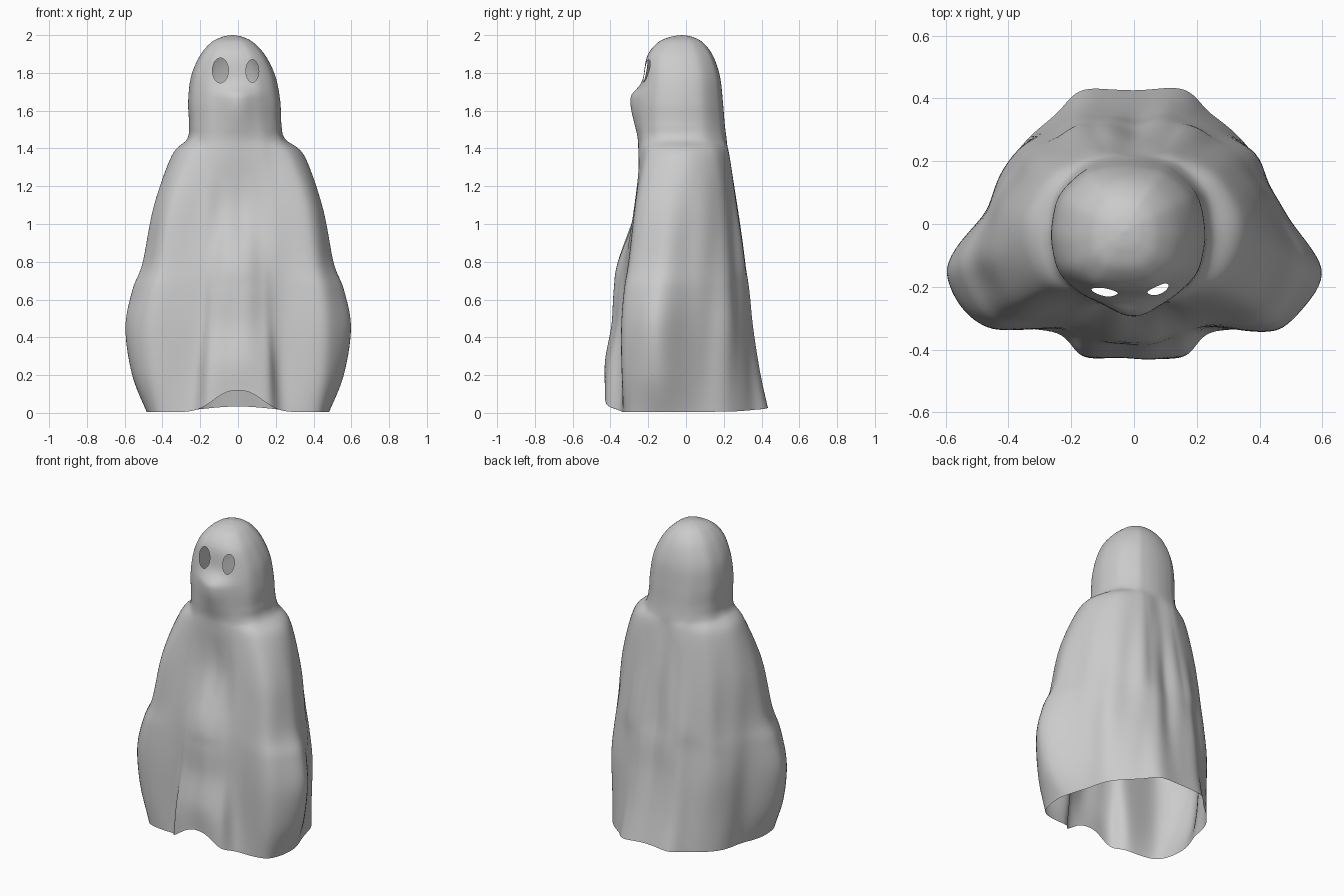
import bpy, bmesh, math
from mathutils import Vector
from mathutils.bvhtree import BVHTree

if "Cube" in bpy.data.objects:
    bpy.data.objects.remove(bpy.data.objects["Cube"])

# Half-ring control angles, measured from the front (-y) round to the back
ANGLES = [math.radians(a) for a in (0, 20, 35, 55, 75, 95, 120, 145, 160, 180)]

# Draped body: height, radius at each control angle
BODY = [
    (0.00, (.425, .45, .425, .53, .50, .44, .44, .43, .455, .425)),
    (0.20, (.425, .44, .41, .565, .58, .465, .44, .41, .41, .385)),
    (0.45, (.39, .40, .40, .575, .615, .48, .44, .39, .37, .345)),
    (0.65, (.38, .385, .39, .55, .575, .475, .42, .37, .35, .325)),
    (0.80, (.36, .36, .375, .505, .515, .455, .40, .36, .33, .30)),
    (1.10, (.255, .28, .33, .445, .455, .42, .365, .31, .285, .265)),
    (1.36, (.25, .265, .29, .345, .355, .345, .31, .265, .245, .225)),
]
# Head: height, centre x, half width, front y, back y
HEAD = [
    (1.45, -.01, .258, -.245, .215),
    (1.53, -.015, .243, -.245, .205),
    (1.65, -.02, .242, -.24, .195),
    (1.78, -.025, .222, -.225, .18),
    (1.89, -.028, .173, -.205, .143),
    (1.96, -.03, .112, -.15, .09),
    (1.99, -.03, .055, -.085, .035),
    (2.00, -.03, .006, -.027, -.018),
]
# Eyes: x, z, half width, half height
EYES = [(-.093, 1.813, .042, .066), (.076, 1.81, .034, .06)]
COL_STEPS, ROW_STEPS = 10, 9


def mirror_ring(half):
    return half + [Vector((-p.x, p.y, p.z)) for p in half[-2:0:-1]]


def body_ring(z, radii):
    return mirror_ring([Vector((r * math.sin(a), -r * math.cos(a), z))
                        for a, r in zip(ANGLES, radii)])


def head_ring(z, cx, w, front, back):
    """Rounded-square ring, flatter across the face."""
    mid, depth = (front + back) / 2, (back - front) / 2
    half = []
    for a in ANGLES:
        s, c = abs(math.sin(a)), abs(math.cos(a))
        n = 2.7 if math.cos(a) > 0 else 2.3
        k = (s ** n + c ** n) ** (-1 / n)
        half.append(Vector((w * k * math.sin(a), mid - depth * k * math.cos(a), z)))
    return [p + Vector((cx, 0, 0)) for p in mirror_ring(half)]


def spline(a, b, c, d, t):
    return 0.5 * (2 * b + (c - a) * t + (2 * a - 5 * b + 4 * c - d) * t * t
                  + (3 * b - a - 3 * c + d) * t ** 3)


def smooth(points, steps, closed):
    n, out = len(points), []
    get = (lambda i: points[i % n]) if closed else (lambda i: points[max(0, min(n - 1, i))])
    for i in range(n if closed else n - 1):
        for k in range(steps):
            out.append(spline(get(i - 1), get(i), get(i + 1), get(i + 2), k / steps))
    return out if closed else out + [points[-1].copy()]


def drape(p):
    """Hem arch, soft folds and the nose under the cloth."""
    a = math.atan2(p.x, -p.y)
    low = max(0, 1 - p.z / 0.5)
    front = p.y < 0
    hem = .115 * math.exp(-(abs(p.x) / .16) ** 2.5) if front else .03 * math.exp(-(p.x / .25) ** 2)
    q = p.copy()
    q.z += (hem + .004) * low
    fade = max(0, min(1, (1.3 - p.z) / .4)) * (1 - .7 * low)
    fold = .004 * math.sin(9 * a + 2.5 * p.z) + .003 * math.sin(16 * a - 3 * p.z + 1)
    q += Vector((math.sin(a), -math.cos(a), 0)) * fold * fade
    if front:  # nose, with the cloth hanging below it
        reach = .055 if p.z > 1.67 else .17
        q.y -= .055 * math.exp(-(p.x / .1) ** 2 - ((p.z - 1.67) / reach) ** 2)
    return q


# Sheet surface
rings = [smooth(r, COL_STEPS, True)
         for r in [body_ring(*b) for b in BODY] + [head_ring(*h) for h in HEAD]]
columns = [smooth(list(c), ROW_STEPS, False) for c in zip(*rings)]
bm = bmesh.new()
grid = [[bm.verts.new(drape(p)) for p in col] for col in columns]
n, rows = len(grid), len(grid[0])
for i in range(n):
    for j in range(rows - 1):
        u, v = grid[i], grid[(i + 1) % n]
        bm.faces.new((u[j], v[j], v[j + 1], u[j + 1]))
bm.faces.new([col[-1] for col in grid])
bm.normal_update()
tree = BVHTree.FromBMesh(bm)

# Eye holes: remove the faces inside each ellipse, then fit the rim to it
for ex, ez, ew, eh in EYES:
    def inside(f):
        c = f.calc_center_median()
        return c.y < 0 and ((c.x - ex) / ew) ** 2 + ((c.z - ez) / eh) ** 2 < 1
    hole = [f for f in bm.faces if inside(f)]
    hole_set = set(hole)
    rim = {v for f in hole for v in f.verts if any(g not in hole_set for g in v.link_faces)}
    bmesh.ops.delete(bm, geom=hole, context='FACES')
    for v in rim:
        t = math.atan2((v.co.z - ez) / eh, (v.co.x - ex) / ew)
        x, z = ex + ew * math.cos(t), ez + eh * math.sin(t)
        hit = tree.ray_cast(Vector((x, -2, z)), Vector((0, 1, 0)))[0]
        if hit:
            v.co = hit

mesh = bpy.data.meshes.new("draped_sheet")
bm.to_mesh(mesh)
bm.free()
sheet = bpy.data.objects.new("draped_sheet", mesh)
bpy.context.collection.objects.link(sheet)
for poly in mesh.polygons:
    poly.use_smooth = True
